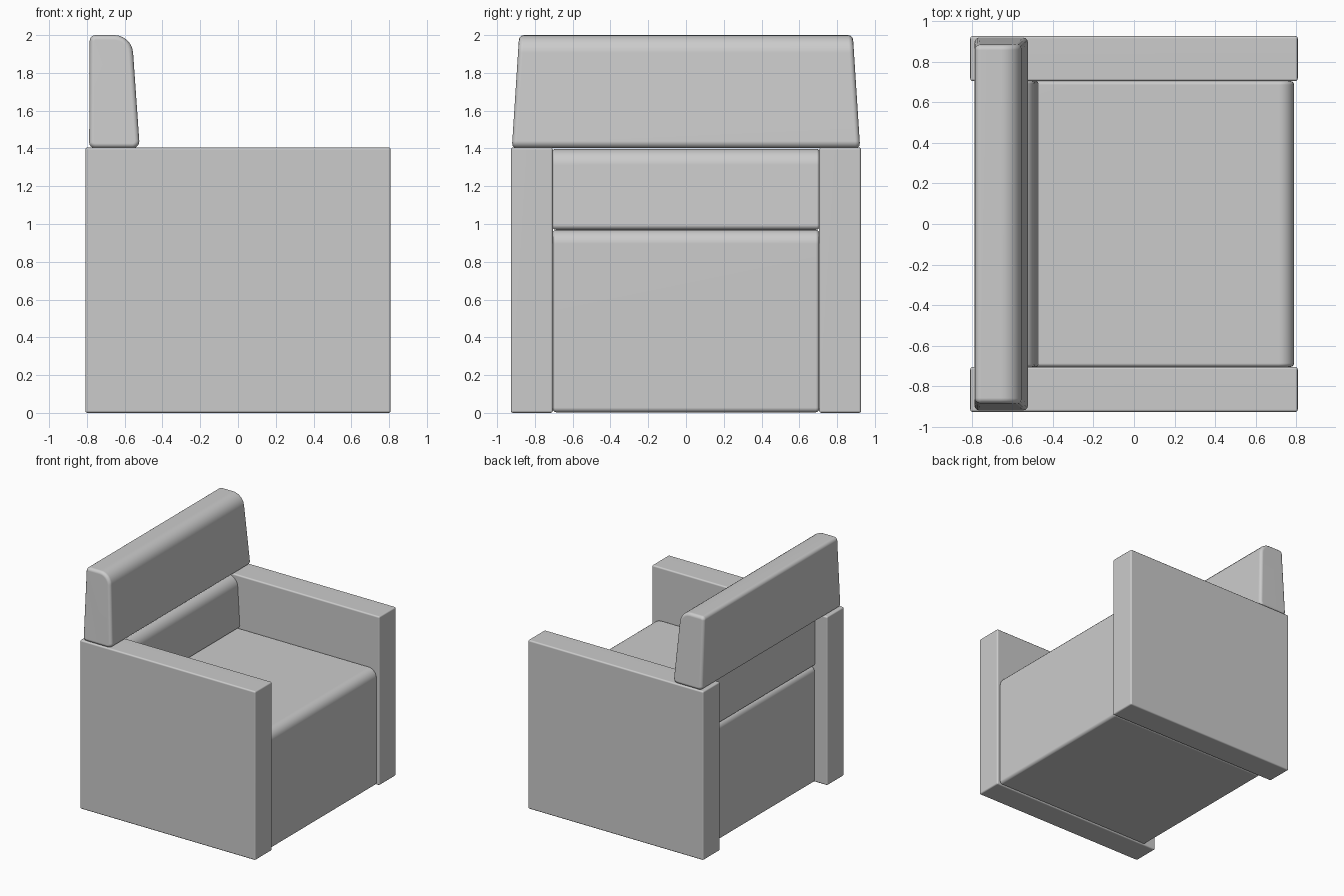
import bpy, bmesh, math
from mathutils import Vector

if "Cube" in bpy.data.objects:
    bpy.data.objects.remove(bpy.data.objects["Cube"])


def rounded(points, steps=6):
    """Turn (x, z, radius) corners into an outline with arcs at the corners."""
    out = []
    for i, (x, z, r) in enumerate(points):
        p = Vector((x, z))
        if r == 0:
            out.append(p)
            continue
        a = (Vector(points[i - 1][:2]) - p).normalized()
        b = (Vector(points[(i + 1) % len(points)][:2]) - p).normalized()
        half = a.angle(b) / 2
        centre = p + (a + b).normalized() * (r / math.sin(half))
        start = p + a * (r / math.tan(half)) - centre
        end = p + b * (r / math.tan(half)) - centre
        for k in range(steps + 1):
            out.append(centre + start.slerp(end, k / steps).normalized() * r)
    return out


def prism(name, points, y0, y1, bevel, taper=None, mirror=False):
    """Extrude an x-z outline along y, soften its edges and shade it smooth."""
    bm = bmesh.new()
    face = bm.faces.new([bm.verts.new((p.x, y0, p.y)) for p in rounded(points)])
    ext = bmesh.ops.extrude_face_region(bm, geom=[face])
    for v in ext["geom"]:
        if isinstance(v, bmesh.types.BMVert):
            v.co.y = y1
    if taper:
        z0, z1, top = taper
        for v in bm.verts:
            v.co.y *= 1 + (top - 1) * (v.co.z - z0) / (z1 - z0)
    bmesh.ops.recalc_face_normals(bm, faces=bm.faces)
    mesh = bpy.data.meshes.new(name)
    bm.to_mesh(mesh)
    bm.free()
    mesh.shade_smooth()
    ob = bpy.data.objects.new(name, mesh)
    bpy.context.collection.objects.link(ob)
    bv = ob.modifiers.new("soft_edges", "BEVEL")
    bv.width, bv.segments = bevel, 3
    bv.limit_method, bv.angle_limit = "ANGLE", math.radians(40)
    bv.use_clamp_overlap = False
    if mirror:
        mr = ob.modifiers.new("other_side", "MIRROR")
        mr.use_axis = (False, True, False)
    ob.modifiers.new("flat_panels", "WEIGHTED_NORMAL")
    return ob


# Slab arms, one on each side
prism("arms", [(-0.808, 0, 0), (0.808, 0, 0), (0.808, 1.405, 0), (-0.808, 1.405, 0)],
      0.705, 0.927, 0.012, mirror=True)

# Seat block with a rounded front edge
prism("seat", [(-0.70, 0.003, 0.025), (0.79, 0.003, 0.025),
               (0.79, 0.97, 0.075), (-0.70, 0.97, 0.05)],
      -0.705, 0.705, 0.018)

# Lower back cushion between the arms
prism("lower_back", [(-0.70, 0.97, 0.025), (-0.47, 0.97, 0.025),
                     (-0.495, 1.398, 0.09), (-0.70, 1.398, 0.025)],
      -0.705, 0.705, 0.012)

# Headrest resting on the arms, narrowing towards the top
prism("headrest", [(-0.788, 1.402, 0.03), (-0.52, 1.402, 0.035),
                   (-0.562, 2.0, 0.1), (-0.785, 2.0, 0.03)],
      -0.922, 0.922, 0.025, taper=(1.4, 2.0, 0.958))
